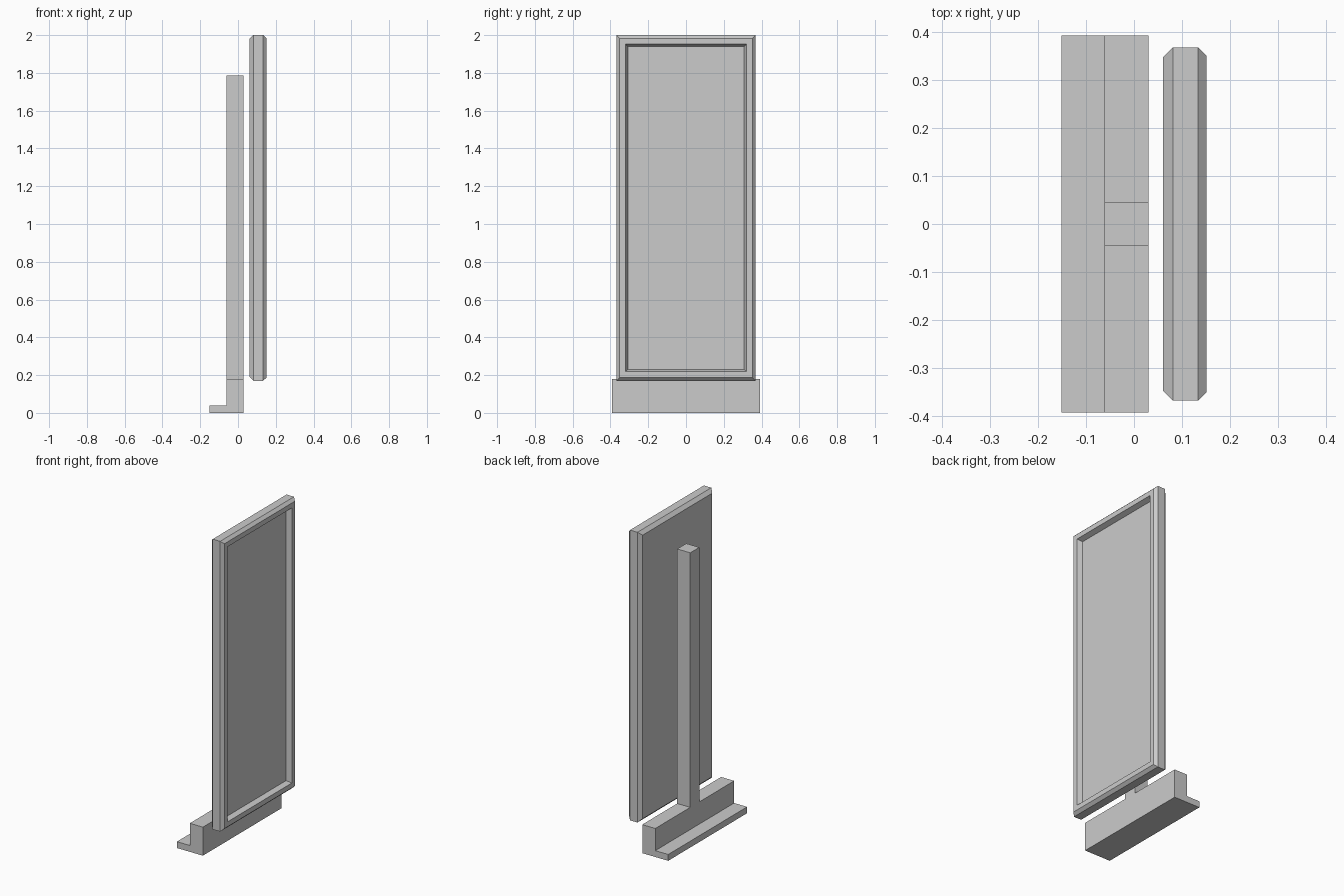
import bpy, bmesh

if "Cube" in bpy.data.objects:
    bpy.data.objects.remove(bpy.data.objects["Cube"])


def finish(bm, name):
    bmesh.ops.recalc_face_normals(bm, faces=bm.faces)
    mesh = bpy.data.meshes.new(name)
    bm.to_mesh(mesh)
    bm.free()
    obj = bpy.data.objects.new(name, mesh)
    bpy.context.collection.objects.link(obj)
    return obj


def loft(name, rings):
    """Join closed rings of points with quads and cap both ends."""
    bm = bmesh.new()
    loops = [[bm.verts.new(p) for p in ring] for ring in rings]
    n = len(loops[0])
    for a, b in zip(loops, loops[1:]):
        for i in range(n):
            j = (i + 1) % n
            bm.faces.new((a[i], a[j], b[j], b[i]))
    bm.faces.new(loops[0])
    bm.faces.new(loops[-1])
    return finish(bm, name)


BACK, FRONT = -0.061, 0.03      # depth shared by the upright and foot wall

# L-shaped foot, extruded along y
foot = [(-0.151, 0), (FRONT, 0), (FRONT, 0.18), (BACK, 0.18),
        (BACK, 0.04), (-0.151, 0.04)]
loft("base_foot", [[(x, y, z) for x, z in foot] for y in (-0.393, 0.393)])

# Upright post standing on the foot
post = [(BACK, -0.045), (FRONT, -0.045), (FRONT, 0.045), (BACK, 0.045)]
loft("support_post", [[(x, y, z) for x, y in post] for z in (0.18, 1.785)])

# Mirror panel: chamfered slab with a raised rim around a recessed face
HALF_Y, Z0, Z1 = 0.368, 0.17, 2.0


def rect(x, inset):
    y, lo, hi = HALF_Y - inset, Z0 + inset, Z1 - inset
    return [(x, -y, lo), (x, y, lo), (x, y, hi), (x, -y, hi)]


section = [(0.06, 0.021), (0.081, 0), (0.133, 0), (0.151, 0.017),
           (0.151, 0.048), (0.12, 0.06)]
loft("mirror_panel", [rect(x, inset) for x, inset in section])
